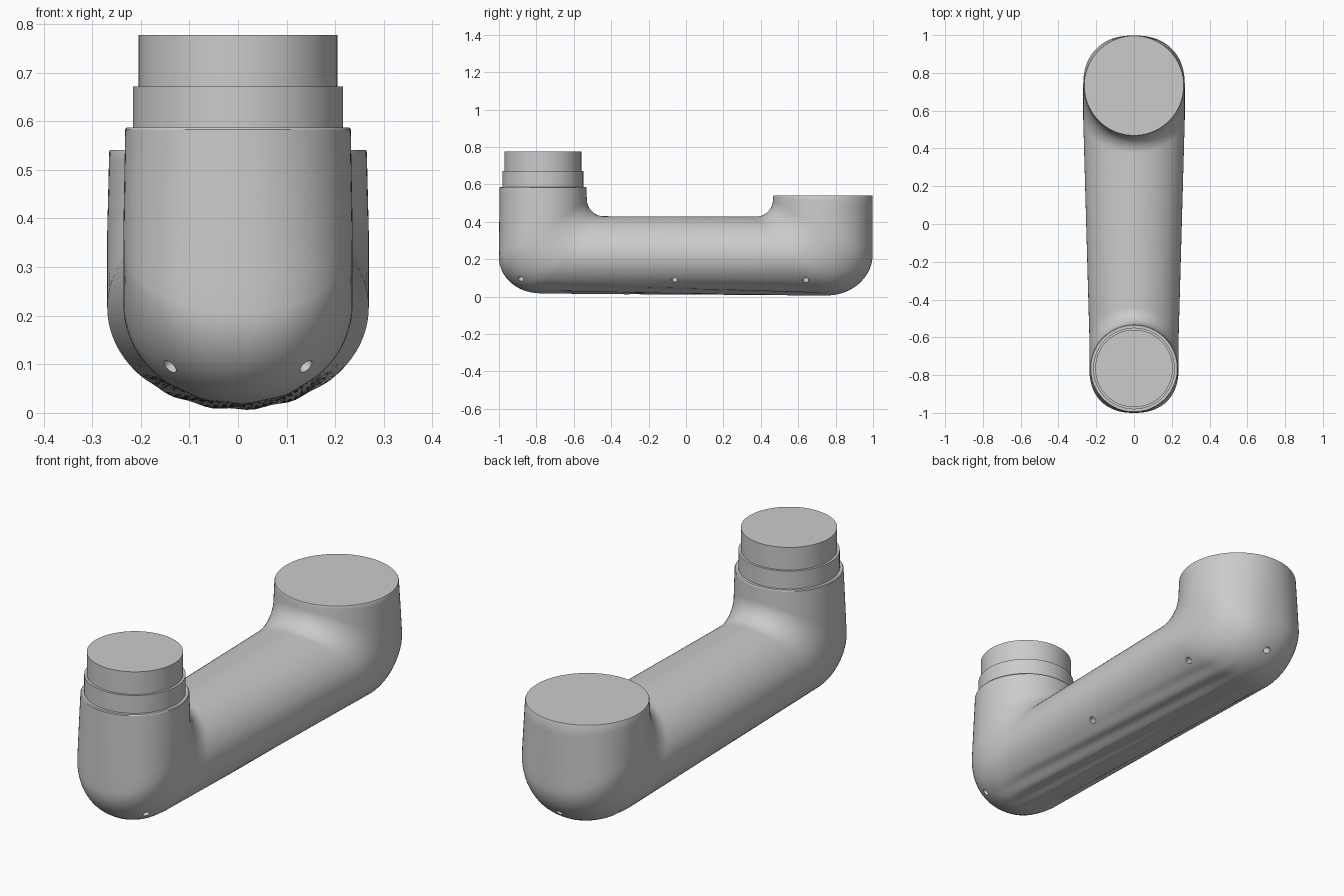
import bpy, bmesh, math
from mathutils import Vector

if "Cube" in bpy.data.objects:
    bpy.data.objects.remove(bpy.data.objects["Cube"])

RING = 96


def lerp(a, b, t):
    return a + (b - a) * t


def finish(obj, angle=30):
    bpy.ops.object.select_all(action='DESELECT')
    obj.select_set(True)
    bpy.context.view_layer.objects.active = obj
    bpy.ops.object.shade_smooth_by_angle(angle=math.radians(angle))


def add_mesh(name, bm):
    bmesh.ops.recalc_face_normals(bm, faces=bm.faces)
    me = bpy.data.meshes.new(name)
    bm.to_mesh(me)
    bm.free()
    obj = bpy.data.objects.new(name, me)
    bpy.context.collection.objects.link(obj)
    return obj


def bend(inner_c, inner_r, outer_c, outer_r, a0, a1, w, n0, n1, steps=18):
    """Sections swinging around an inner fillet and an outer corner."""
    out = []
    for i in range(steps + 1):
        t = i / steps
        a = math.radians(lerp(a0, a1, t))
        d = (math.cos(a), math.sin(a))
        out.append((Vector((0, inner_c[0] + inner_r * d[0], inner_c[1] + inner_r * d[1])),
                    Vector((0, outer_c[0] + outer_r[0] * d[0], outer_c[1] + outer_r[1] * d[1])),
                    w, lerp(n0, n1, t)))
    return out


def span(a, b, steps):
    """Sections strictly between two given sections."""
    return [(a[0].lerp(b[0], i / steps), a[1].lerp(b[1], i / steps),
             lerp(a[2], b[2], i / steps), lerp(a[3], b[3], i / steps))
            for i in range(1, steps)]


# Each section: inner edge point, outer edge point, half width, exponent
front_bend = bend((-.44, .52), .09, (-.78, .21), (.22, .192), 180, 270, .236, 2.3, 2)
back_bend = bend((.375, .518), .09, (.75, .225), (.248, .219), 270, 360, .269, 2, 2.3)
front_top = [(Vector((0, -.536, .587)), Vector((0, -.994, .587)), .229, 2),
             (Vector((0, -.533, .583)), Vector((0, -.997, .583)), .232, 2)]
back_top = [(Vector((0, .467, .537)), Vector((0, .998, .537)), .265, 2),
            (Vector((0, .469, .541)), Vector((0, .996, .541)), .263, 2)]
sections = (front_top + span(front_top[-1], front_bend[0], 6) + front_bend
            + span(front_bend[-1], back_bend[0], 40) + back_bend
            + span(back_bend[-1], back_top[0], 6) + back_top)

# Body: U-shaped link lofted through the sections
bm = bmesh.new()
rings = []
for inner, outer, w, n in sections:
    c, h = (inner + outer) / 2, (inner - outer) / 2
    ring = []
    for k in range(RING):
        a = 2 * math.pi * k / RING
        ca, sa = math.cos(a), math.sin(a)
        e = 2 / n if sa < 0 else 1
        x = w * math.copysign(abs(ca) ** e, ca)
        p = c + h * math.copysign(abs(sa) ** e, sa) + Vector((x, 0, 0))
        # shallow lengthwise ripples on the underside
        fade = max(0, min(1, (-sa - .65) / .2)) * max(0, min(1, (.85 - abs(p.y)) / .25))
        p.z += .005 * fade * math.sin(75 * p.x + 3.5 * p.y) + .003 * fade
        ring.append(bm.verts.new(p))
    rings.append(ring)
for r0, r1 in zip(rings, rings[1:]):
    for k in range(RING):
        j = (k + 1) % RING
        bm.faces.new((r0[k], r0[j], r1[j], r1[k]))
bm.faces.new(rings[0])
bm.faces.new(rings[-1])
body = add_mesh("arm_body", bm)

# Small drain holes: position on the surface and point they aim at
holes = [((0, .937, .09), (0, .70, .28))]
for s in (-1, 1):
    holes += [((s * .142, -.885, .093), (0, -.72, .27)),
              ((s * .195, -.06, .09), (0, -.06, .22)),
              ((s * .208, .64, .09), (0, .64, .22))]
bm = bmesh.new()
for pos, aim in holes:
    p = Vector(pos)
    d = Vector(aim) - p
    m = d.to_track_quat('Z', 'Y').to_matrix().to_4x4()
    m.translation = p
    bmesh.ops.create_cone(bm, cap_ends=True, segments=20, radius1=.016,
                          radius2=.016, depth=.09, matrix=m)
cutter = add_mesh("hole_cutter", bm)
cutter.hide_render = True
mod = body.modifiers.new("holes", 'BOOLEAN')
mod.operation = 'DIFFERENCE'
mod.solver = 'EXACT'
mod.object = cutter
bpy.context.view_layer.objects.active = body
bpy.ops.object.modifier_apply(modifier=mod.name)
bpy.data.objects.remove(cutter)
finish(body)

# Stepped collars on the front post
for name, r, z0, z1 in (("lower_collar", .216, .56, .671),
                        ("upper_collar", .205, .65, .777)):
    bpy.ops.mesh.primitive_cylinder_add(vertices=RING, radius=r, depth=z1 - z0,
                                        location=(0, -.765, (z0 + z1) / 2))
    collar = bpy.context.object
    collar.name = name
    finish(collar)
